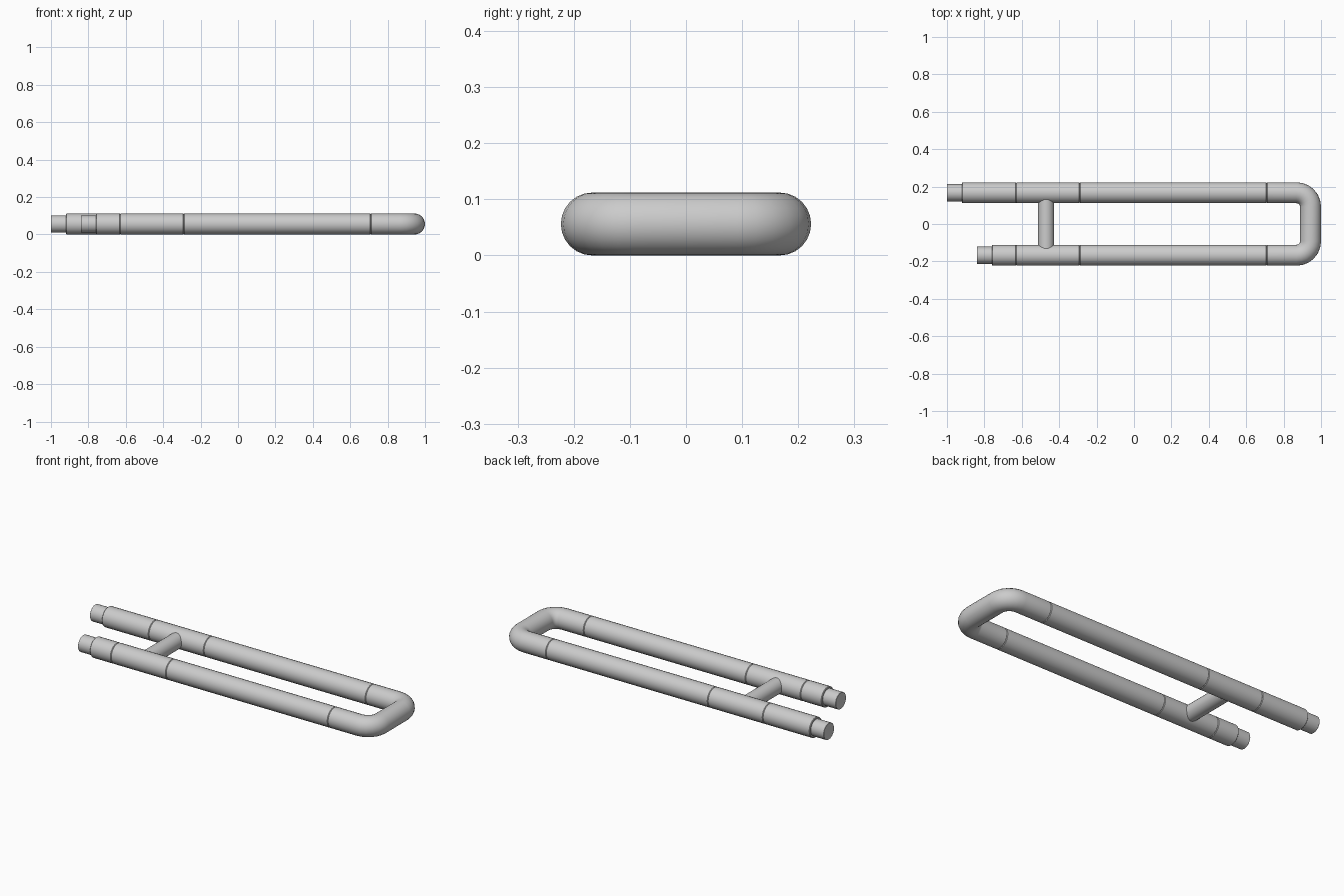
import bpy, bmesh
from math import sin, cos, pi, radians
from mathutils import Vector

if "Cube" in bpy.data.objects:
    bpy.data.objects.remove(bpy.data.objects["Cube"], do_unlink=True)

R = 0.056            # main tube radius, also the axis height
RAIL_Y = 0.167       # distance of each rail from the centre line
SIDES = 24


def tube(name, stations):
    """Capped tube through stations (x, y, heading, radius) in the plane z = R."""
    bm = bmesh.new()
    rings = []
    for x, y, heading, r in stations:
        side = Vector((-sin(heading), cos(heading), 0))
        ring = []
        for i in range(SIDES):
            a = 2 * pi * i / SIDES
            ring.append(bm.verts.new(
                Vector((x, y, R)) + side * r * cos(a) + Vector((0, 0, r * sin(a)))))
        rings.append(ring)
    for low, high in zip(rings, rings[1:]):
        for i in range(SIDES):
            j = (i + 1) % SIDES
            bm.faces.new((low[i], low[j], high[j], high[i]))
    bm.faces.new(rings[0])
    bm.faces.new(rings[-1])
    bmesh.ops.recalc_face_normals(bm, faces=bm.faces)
    mesh = bpy.data.meshes.new(name)
    bm.to_mesh(mesh)
    bm.free()
    obj = bpy.data.objects.new(name, mesh)
    bpy.context.collection.objects.link(obj)
    bpy.ops.object.select_all(action='DESELECT')
    obj.select_set(True)
    bpy.context.view_layer.objects.active = obj
    bpy.ops.object.shade_smooth_by_angle(angle=radians(30))
    return obj


def straight(name, y, start, end, r=R, lip=0.003):
    """Straight tube along x with a fine chamfer at each end to mark the joint."""
    tube(name, [(start, y, 0, r - lip), (start + lip, y, 0, r),
                (end - lip, y, 0, r), (end, y, 0, r - lip)])


# Two rails, each made of butted sections and a narrower end spigot
for label, y, end in (("front", -RAIL_Y, -0.76), ("back", RAIL_Y, -0.92)):
    straight(label + "_long_tube", y, -0.29, 0.71)
    straight(label + "_brace_section", y, -0.63, -0.29)
    straight(label + "_end_section", y, end, -0.63)
    straight(label + "_spigot", y, end - 0.08, end + 0.02, 0.046, 0.001)

# Cross bar between the brace sections
tube("cross_bar", [(-0.47, s * RAIL_Y, pi / 2, 0.043) for s in (-1, 1)])

# U-shaped end with two rounded corners
BEND = 0.075
END_X = 1 - R
STEPS = 6
path = [(0.71, -RAIL_Y, 0, R - 0.003), (0.713, -RAIL_Y, 0, R)]
for s in (-1, 1):
    for k in range(STEPS + 1):
        a = pi / 2 * (k / STEPS + (s > 0))
        path.append((END_X - BEND + BEND * sin(a),
                     s * (RAIL_Y - BEND) - BEND * cos(a), a, R))
path += [(0.713, RAIL_Y, pi, R), (0.71, RAIL_Y, pi, R - 0.003)]
tube("end_bend", path)
